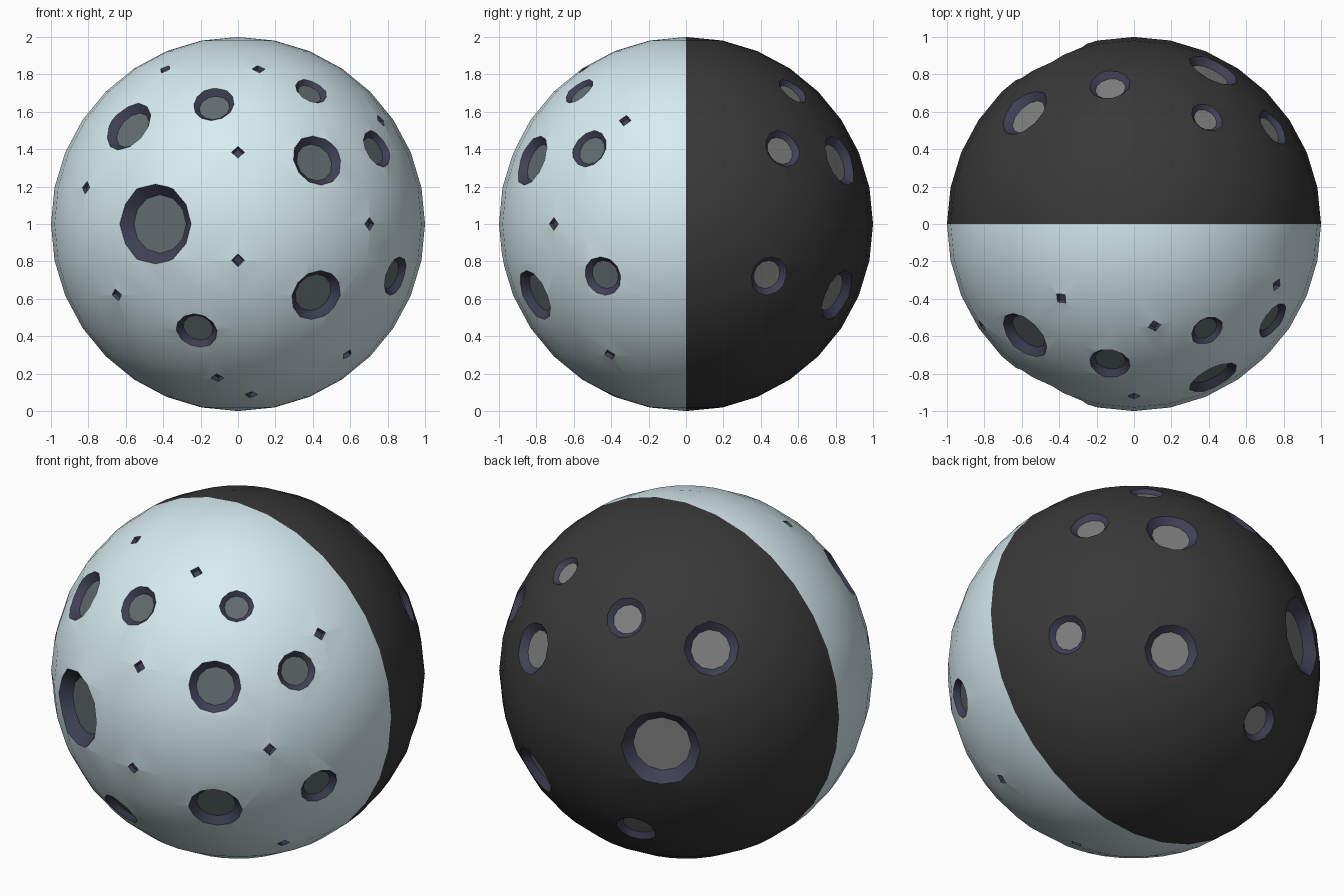
import bpy, bmesh, math
from mathutils import Vector

if "Cube" in bpy.data.objects:
    bpy.data.objects.remove(bpy.data.objects["Cube"])

CENTRE = Vector((0, 0, 1))


def material(name, rgb):
    m = bpy.data.materials.new(name)
    m.diffuse_color = (*rgb, 1)
    m.use_nodes = True
    m.node_tree.nodes["Principled BSDF"].inputs["Base Color"].default_value = m.diffuse_color
    return m


light = material("pale_blue", (0.68, 0.84, 0.88))
dark = material("charcoal", (0.04, 0.04, 0.04))
wall = material("navy_wall", (0.05, 0.052, 0.09))
floor_light = material("blue_grey_floor", (0.12, 0.15, 0.16))
floor_dark = material("grey_floor", (0.21, 0.21, 0.21))


def new_object(name, bm, mats):
    mesh = bpy.data.meshes.new(name)
    for m in mats:
        mesh.materials.append(m)
    bm.to_mesh(mesh)
    bm.free()
    ob = bpy.data.objects.new(name, mesh)
    bpy.context.collection.objects.link(ob)
    return ob


def add_pit(bm, direction, r, sides, inner, depth, floor_mat):
    """Tapered plug: wide outside the ball, narrow at the pit floor."""
    n = direction.normalized()
    u = (Vector((0, 0, 1)) - n * n.z).normalized()
    v = n.cross(u)
    h = math.sqrt(1 - r * r) - 0.004
    rings = []
    for height, rad in ((h - depth, r * inner), (h + depth, r * (2 - inner))):
        ring = []
        for k in range(sides):
            a = 2 * math.pi * k / sides
            ring.append(bm.verts.new(
                CENTRE + n * height + (u * math.cos(a) + v * math.sin(a)) * rad))
        rings.append(ring)
    low, high = rings
    bm.faces.new(low[::-1]).material_index = floor_mat
    bm.faces.new(high)
    for k in range(sides):
        j = (k + 1) % sides
        bm.faces.new((low[k], low[j], high[j], high[k]))


# Ball, pale front half and charcoal back half
bm = bmesh.new()
bmesh.ops.create_uvsphere(bm, u_segments=32, v_segments=16, radius=1)
bmesh.ops.translate(bm, vec=CENTRE, verts=bm.verts)
for f in bm.faces:
    f.material_index = 1 if f.calc_center_median().y > 0 else 0
ball = new_object("cratered_ball", bm, (light, dark, wall, floor_light, floor_dark))

# Craters (x, y, z direction, rim radius), mirrored front to back
craters = [
    (-0.444, -0.87, 0.00, 0.215), (-0.583, -0.594, 0.52, 0.148),
    (-0.13, -0.745, 0.64, 0.112), (0.422, -0.82, 0.34, 0.143),
    (0.39, -0.57, 0.71, 0.091), (0.738, -0.513, 0.40, 0.108),
    (0.417, -0.807, -0.38, 0.145), (0.84, -0.444, -0.278, 0.108),
    (-0.22, -0.78, -0.572, 0.112),
]
bm = bmesh.new()
for x, y, z, r in craters:
    for side, floor_mat in ((1, 1), (-1, 2)):
        add_pit(bm, Vector((x, y * side, z)), r, 12, 0.73, 0.26 * r, floor_mat)

# Small diamond pits, front half only (x, z as seen from the front)
diamonds = [
    (0, 0.385), (0, -0.195), (-0.39, 0.83), (0.11, 0.83), (0.765, 0.555),
    (-0.815, 0.195), (0.705, 0), (-0.65, -0.38), (0.585, -0.70),
    (-0.11, -0.825), (0.07, -0.915),
]
for x, z in diamonds:
    y = -math.sqrt(max(0, 1 - x * x - z * z))
    add_pit(bm, Vector((x, y, z)), 0.034, 4, 0.75, 0.018, 0)
cutter = new_object("pit_cutter", bm, (wall, floor_light, floor_dark))
cutter.hide_render = True

# Cut all pits, keeping the cutter's colours inside them
mod = ball.modifiers.new("pits", 'BOOLEAN')
mod.operation = 'DIFFERENCE'
mod.solver = 'EXACT'
mod.material_mode = 'TRANSFER'
mod.object = cutter
bpy.ops.object.select_all(action='DESELECT')
ball.select_set(True)
bpy.context.view_layer.objects.active = ball
bpy.ops.object.modifier_apply(modifier="pits")
bpy.data.objects.remove(cutter)
bpy.ops.object.shade_smooth_by_angle(angle=math.radians(30))
